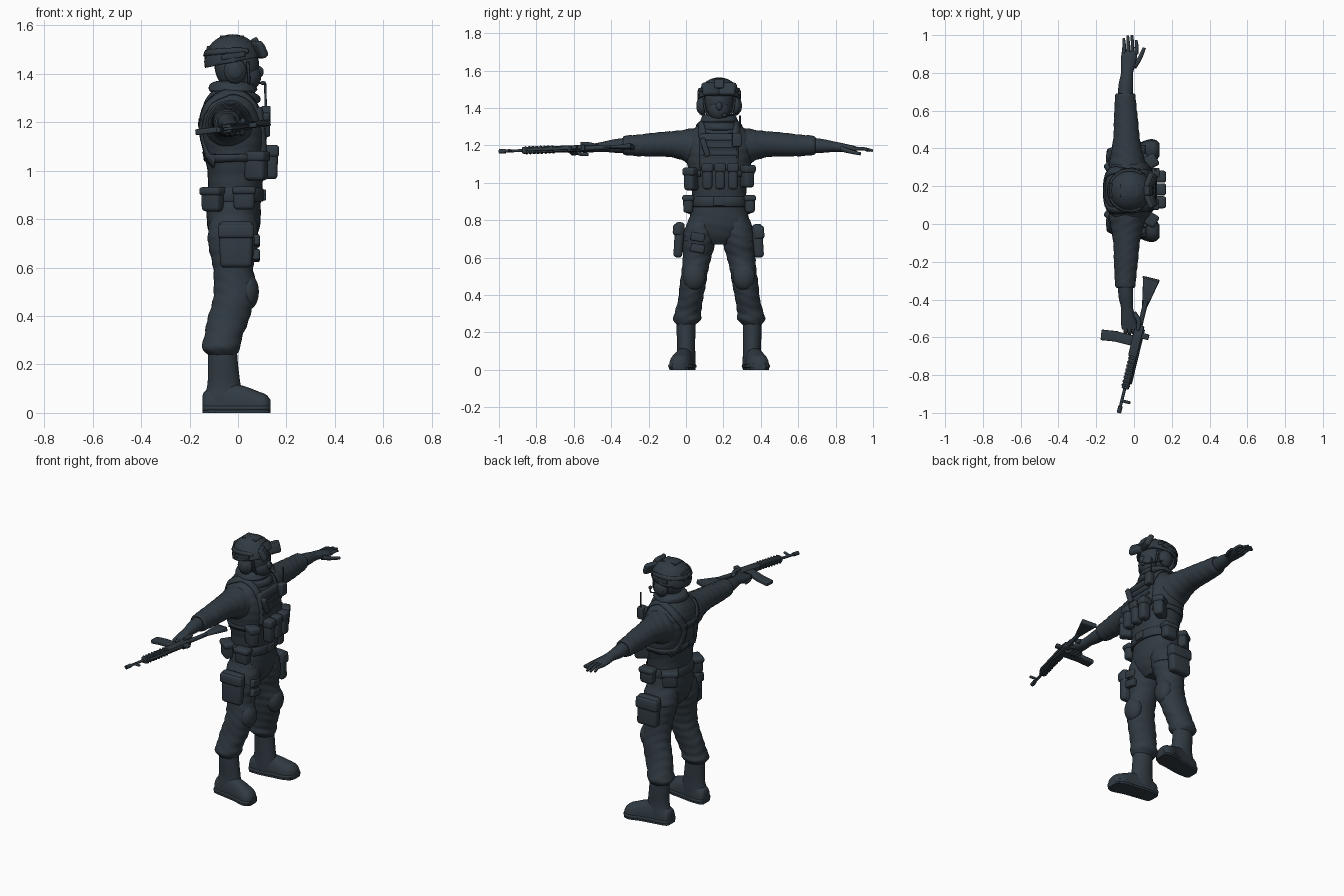
import bpy, bmesh, math
from mathutils import Vector, Matrix, Euler

if "Cube" in bpy.data.objects:
    bpy.data.objects.remove(bpy.data.objects["Cube"], do_unlink=True)

MID = .177  # the body's middle on y; the figure faces +x
made = []

cloth = bpy.data.materials.new("dark slate")
cloth.use_nodes = True
cloth.diffuse_color = (.030, .043, .055, 1)
cloth.node_tree.nodes["Principled BSDF"].inputs["Base Color"].default_value = cloth.diffuse_color


def finish(bm, name, matrix=None):
    """Turn a bmesh into a named object; without a matrix it is placed on the body."""
    bm.transform(matrix or Matrix.Translation((0, MID, 0)))
    bmesh.ops.recalc_face_normals(bm, faces=bm.faces)
    mesh = bpy.data.meshes.new(name)
    bm.to_mesh(mesh)
    bm.free()
    mesh.materials.append(cloth)
    obj = bpy.data.objects.new(name, mesh)
    bpy.context.collection.objects.link(obj)
    made.append(obj)
    return obj


def spline(rows, steps):
    """Catmull-Rom interpolation of tuples."""
    for i in range(len(rows) - 1):
        quad = [rows[max(i - 1, 0)], rows[i], rows[i + 1], rows[min(i + 2, len(rows) - 1)]]
        for k in range(steps):
            t = k / steps
            yield tuple(b + t * (c - a) / 2 + t * t * (a - 2.5 * b + 2 * c - d / 2)
                        + t ** 3 * (3 * (b - c) + d - a) / 2 for a, b, c, d in zip(*quad))
    yield rows[-1]


def loft(name, rows, axis="z", side=1, square=1.0, folds=0.0, steps=6, sides=32):
    """Skin ellipses given as (position, centre a, centre b, radius a, radius b)."""
    bm = bmesh.new()
    rings = []
    for t, a, b, ra, rb in spline(rows, steps):
        ring = []
        for k in range(sides):
            angle = math.tau * k / sides
            c, s = math.cos(angle), math.sin(angle)
            swell = 1 + folds * math.sin(t * 120 + 2.2 * math.sin(angle * 2) + 3 * c)
            u = a + ra * swell * math.copysign(abs(c) ** square, c)
            v = b + rb * swell * math.copysign(abs(s) ** square, s)
            x, y, z = {"x": (t, u, v), "y": (u, t, v), "z": (u, v, t)}[axis]
            ring.append(bm.verts.new((x, y * side, max(z, 0))))
        rings.append(ring)
    for low, high in zip(rings, rings[1:]):
        for k in range(sides):
            j = (k + 1) % sides
            bm.faces.new((low[k], low[j], high[j], high[k]))
    bm.faces.new(rings[0])
    bm.faces.new(rings[-1])
    return finish(bm, name)


def box(name, loc, size, turn=(0, 0, 0), bevel=.012, taper=1.0, frame=None):
    """Rounded box; taper scales its lower end."""
    bm = bmesh.new()
    bmesh.ops.create_cube(bm, size=1)
    for v in bm.verts:
        scale = taper if v.co.z < 0 else 1
        v.co = Vector((v.co.x * scale * size[0], v.co.y * scale * size[1], v.co.z * size[2]))
    bmesh.ops.bevel(bm, geom=bm.edges[:], offset=bevel, segments=3, profile=.5, affect="EDGES")
    bm.transform(Matrix.Translation(loc) @ Euler([math.radians(d) for d in turn]).to_matrix().to_4x4())
    return finish(bm, name, frame)


def ball(name, loc, size, cut=None):
    """Ellipsoid, optionally cut off below a (point, normal) plane."""
    bm = bmesh.new()
    bmesh.ops.create_uvsphere(bm, u_segments=32, v_segments=20, radius=1)
    bm.transform(Matrix.Translation(loc) @ Matrix.Diagonal((*size, 1)))
    if cut:
        bmesh.ops.bisect_plane(bm, geom=bm.verts[:] + bm.edges[:] + bm.faces[:],
                               plane_co=cut[0], plane_no=cut[1], clear_inner=True)
    return finish(bm, name)


def rod(name, points, radius, tip=1.0, frame=None):
    """Round tube through the points, narrowing to tip."""
    curve = bpy.data.curves.new(name, "CURVE")
    curve.dimensions = "3D"
    curve.bevel_depth, curve.bevel_resolution, curve.use_fill_caps = radius, 3, True
    line = curve.splines.new("POLY")
    path = list(spline(points, 4))
    line.points.add(len(path) - 1)
    for i, (point, p) in enumerate(zip(line.points, path)):
        point.co = (*((frame or Matrix.Translation((0, MID, 0))) @ Vector(p)), 1)
        point.radius = 1 + (tip - 1) * i / (len(path) - 1)
    line.use_smooth = True
    curve.materials.append(cloth)
    bpy.context.collection.objects.link(bpy.data.objects.new(name, curve))


def strap(name, points, width, target, thick=.008):
    """Flat webbing wrapped onto a target surface."""
    bm = bmesh.new()
    path = [Vector(p) for p in spline(points, 8)]
    pairs = []
    for i, p in enumerate(path):
        along = path[min(i + 1, len(path) - 1)] - path[max(i - 1, 0)]
        across = along.cross(Vector((p.x + .02, p.y, 0))).normalized() * width / 2
        pairs.append([bm.verts.new(p + across * k) for k in (-1, 0, 1)])
    for a, b in zip(pairs, pairs[1:]):
        for k in (0, 1):
            bm.faces.new((a[k], a[k + 1], b[k + 1], b[k]))
    obj = finish(bm, name)
    wrap = obj.modifiers.new("wrap", "SHRINKWRAP")
    wrap.target, wrap.wrap_mode, wrap.offset = target, "ABOVE_SURFACE", .003
    solid = obj.modifiers.new("thickness", "SOLIDIFY")
    solid.thickness, solid.offset = thick, 0


def pouch(name, loc, size, turn=0, taper=.95):
    """Rounded pouch with a lid flap over the upper third."""
    box(name, loc, size, (0, 0, turn), .016, taper)
    lid = Vector(loc) + Vector((0, 0, size[2] * .33))
    box(name + "_flap", lid, (size[0] + .01, size[1] + .01, size[2] * .36), (0, 0, turn), .014)


# Torso, hips and belt
torso = loft("torso", [(.88, -.015, 0, .11, .142), (.98, -.01, 0, .115, .148), (1.06, -.012, 0, .125, .165),
                       (1.14, -.018, 0, .135, .175), (1.2, -.025, 0, .132, .18), (1.26, -.03, 0, .118, .165),
                       (1.3, -.03, 0, .1, .125), (1.34, -.03, 0, .07, .08)], square=.85, folds=.008)
loft("hips", [(.67, -.02, 0, .06, .07), (.71, -.02, 0, .09, .125), (.77, -.018, 0, .108, .162),
              (.83, -.018, 0, .112, .156), (.92, -.015, 0, .108, .143)], square=.9, folds=.008)
loft("belt", [(.872, -.015, 0, .112, .145), (.878, -.015, 0, .122, .152), (.922, -.015, 0, .122, .152),
              (.928, -.015, 0, .112, .145)], square=.85, steps=2)
box("buckle", (.106, 0, .9), (.02, .06, .045), bevel=.005)

# Legs, knee pads and boots
for side, label in ((1, "left"), (-1, "right")):
    loft(label + "_trouser", [(.82, -.018, .085, .09, .07), (.74, -.02, .1, .105, .088), (.67, -.02, .108, .098, .086),
                              (.6, -.02, .118, .083, .076), (.52, -.012, .131, .088, .07), (.46, -.02, .14, .085, .07),
                              (.38, -.042, .152, .086, .066), (.31, -.062, .166, .078, .07), (.27, -.07, .172, .08, .074),
                              (.24, -.065, .176, .058, .05)], side=side, folds=.022)
    ball(label + "_knee_pad", (.04, .133 * side, .5), (.046, .06, .075))
    loft(label + "_boot_shaft", [(.27, -.065, .176, .06, .05), (.2, -.062, .177, .062, .05), (.12, -.058, .176, .068, .048),
                                 (.06, -.06, .178, .08, .052), (.02, -.06, .178, .082, .052)], side=side)
    outline = [(-.146, .172, .03), (-.13, .174, .046), (-.06, .18, .053), (.02, .193, .054),
               (.08, .206, .06), (.115, .213, .05), (.134, .216, .03)]
    height = (.06, .08, .11, .098, .076, .062, .04)
    loft(label + "_foot", [(x, d, .014, w, h) for (x, d, w), h in zip(outline, height)], "x", side, .8)
    loft(label + "_sole", [(x, d, .02, w + .005, .012) for x, d, w in outline], "x", side, .5)
    for x in range(9):
        box(label + "_tread", (x * .029 - .115, (.176 + x * .0045) * side, .009), (.018, .095, .018), bevel=.003)

# Sleeves, gloves
for side, label in ((1, "left"), (-1, "right")):
    loft(label + "_sleeve", [(.06, -.035, 1.19, .1, .105), (.14, -.035, 1.19, .098, .102), (.2, -.037, 1.202, .084, .08),
                             (.28, -.04, 1.207, .07, .067), (.37, -.042, 1.203, .064, .062), (.44, -.045, 1.2, .058, .057),
                             (.5, -.046, 1.2, .054, .052), (.515, -.046, 1.2, .046, .046)], "y", side, folds=.018)
    loft(label + "_glove", [(.49, -.045, 1.2, .04, .042), (.56, -.043, 1.197, .039, .036), (.62, -.037, 1.193, .032, .027),
                            (.66, -.032, 1.188, .037, .024), (.71, -.026, 1.182, .042, .019), (.735, -.024, 1.179, .04, .015)],
         "y", side)
for k, reach in enumerate((.795, .822, .82, .805)):
    x = .011 - k * .022
    rod("left_finger", [(x, .72, 1.182), (x + .003, .77, 1.183), (x, reach, 1.172)], .0115, .6)
rod("left_thumb", [(0, .655, 1.182), (.03, .7, 1.168), (.055, .755, 1.155)], .015, .55)
for k in range(4):  # fingers curled round the grip
    x = .015 - k * .021
    rod("right_finger", [(x, -.7, 1.188), (x + .004, -.75, 1.18), (x + .004, -.745, 1.155), (x, -.7, 1.152)], .0115, .8)
rod("right_thumb", [(0, -.65, 1.19), (.025, -.69, 1.205), (.02, -.74, 1.208)], .014, .7)

# Vest front, harness and chest pouches
box("chest_plate", (.085, 0, 1.165), (.055, .21, .2), (0, -6, 0), .02)
for z in (1.14, 1.18, 1.22):
    box("vest_webbing", (.114 - (z - 1.165) * .1, 0, z), (.008, .19, .016), bevel=.003)
for s in (1, -1):
    strap("shoulder_strap", [(.1, .08 * s, 1.2), (.05, .09 * s, 1.29), (-.03, .095 * s, 1.32), (-.11, .09 * s, 1.26),
                             (-.16, .06 * s, 1.18), (-.15, .08 * s, 1.08), (-.1, .13 * s, 1.03)], .045, torso)
    strap("side_strap", [(.1, .1 * s, 1.05), (.02, .18 * s, 1.05), (-.08, .15 * s, 1.05), (-.15, 0, 1.06)], .035, torso)
strap("back_cross_strap", [(-.15, .07, 1.2), (-.17, 0, 1.2), (-.15, -.07, 1.2)], .035, torso)
for d in (-.062, .006, .074):
    pouch("magazine_pouch", (.135, d, 1.035), (.06, .054, .14))
for d, z in ((-.145, 1.02), (.145, 1.035)):
    pouch("side_pouch", (.075, d, z), (.095, .06, .12), 30 if d > 0 else -30)
box("radio", (.115, .095, 1.23), (.04, .05, .075), bevel=.008)
rod("radio_antenna", [(.115, .11, 1.26), (.112, .112, 1.36)], .005)
box("shoulder_tool", (.118, -.075, 1.19), (.03, .03, .1), (18, 0, 0), .008)

# Belt and thigh pouches
for s in (1, -1):
    pouch("hip_pouch", (.025, .165 * s, .887), (.09, .055, .095))
    pouch("rear_hip_pouch", (-.1, .125 * s, .882), (.09, .075, .1), 35 * s)
    strap_rows = [(z, -.02, .108, .102, .092) for z in (.69, .715)]
    loft("thigh_strap", strap_rows, side=s, steps=2)
box("holster", (-.008, -.215, .695), (.145, .052, .19), (-4, 0, 0), .018, .9)
box("holster_flap", (-.008, -.222, .75), (.15, .05, .06), (-4, 0, 0), .014)
box("thigh_pouch", (-.01, .208, .69), (.14, .055, .18), (4, 0, 0), .018, .95)
box("thigh_pouch_flap", (-.01, .212, .735), (.148, .058, .07), (4, 0, 0), .014)
for z in (.65, .71):
    box("thigh_front_pouch", (.075, -.115, z), (.03, .075, .045), (-10, 0, 0), .008)

# Neck scarf and head
loft("scarf", [(1.27, -.025, 0, .085, .09), (1.285, -.02, 0, .11, .112), (1.31, -.018, 0, .105, .106), (1.322, -.02, 0, .092, .095),
               (1.335, -.02, 0, .1, .1), (1.36, -.025, 0, .088, .088), (1.37, -.03, 0, .06, .06)], folds=.02)
ball("head", (-.005, 0, 1.435), (.092, .08, .105))
ball("face_mask", (.04, 0, 1.39), (.056, .06, .06))
ball("nose", (.086, 0, 1.408), (.02, .018, .024))
for s in (1, -1):
    ball("ear_cup", (-.012, .09 * s, 1.412), (.047, .028, .052))
    ball("ear_cup_cover", (-.012, .108 * s, 1.412), (.032, .014, .036))
    box("helmet_rail", (-.02, .109 * s, 1.475), (.1, .014, .022), (0, -8, 0), .004)
    rod("chin_strap", [(.04, .082 * s, 1.45), (.045, .07 * s, 1.38), (.04, .02 * s, 1.335), (.04, 0, 1.332)], .006)
rod("microphone_boom", [(0, .105, 1.39), (.06, .085, 1.365), (.1, .035, 1.362)], .004)
ball("microphone", (.104, .028, 1.362), (.011, .014, .009))

# Helmet with goggles
slope = ((-.02, 0, 1.448), (-.2, 0, 1))
helmet = ball("helmet", (-.022, 0, 1.45), (.112, .111, .108), slope)
rim = helmet.modifiers.new("rim", "SOLIDIFY")
rim.thickness, rim.offset = .014, -.2
box("helmet_front_mount", (.076, 0, 1.525), (.03, .05, .05), (0, -30, 0), .006)
box("helmet_top_patch", (-.025, 0, 1.553), (.1, .07, .012), bevel=.004)
box("helmet_rear_patch", (-.126, 0, 1.49), (.014, .08, .05), (0, 12, 0), .004)
for s in (1, -1):
    box("goggle_lens", (.09, .043 * s, 1.497), (.032, .092, .062), (0, -25, -22 * s), .013)
    box("goggle_frame", (.084, .043 * s, 1.5), (.03, .1, .074), (0, -25, -22 * s), .012)
    strap("goggle_strap", [(.05, .1 * s, 1.5), (-.03, .115 * s, 1.5), (-.1, .08 * s, 1.49), (-.14, 0, 1.485)], .026, helmet)

# Rifle lying flat in the right hand: x runs to the muzzle, z to the sights
muzzle = Vector((-.236, -.972, -.035)).normalized()
sights = Vector((.966, -.236, .12))
sights = (sights - muzzle * sights.dot(muzzle)).normalized()
gun = Matrix((muzzle, sights.cross(muzzle), sights)).transposed().to_4x4()
gun.translation = (.012, -.62, 1.182)
for name, loc, size, tilt in (
        ("receiver", (0, 0, 0), (.17, .032, .046), 0), ("handguard", (.17, 0, .002), (.18, .034, .036), 0),
        ("top_rail", (.08, 0, .026), (.3, .016, .01), 0), ("rear_sight", (-.035, 0, .042), (.03, .02, .036), 0),
        ("front_sight", (.325, 0, .022), (.016, .012, .05), 0), ("magazine", (.002, 0, -.065), (.055, .024, .1), 0),
        ("magazine_end", (.006, 0, -.145), (.056, .024, .09), -8), ("pistol_grip", (-.085, 0, -.045), (.034, .028, .08), 20),
        ("butt_pad", (-.338, 0, -.002), (.012, .028, .092), 0)):
    box("rifle_" + name, loc, size, (0, tilt, 0), .005, frame=gun)
for k in range(8):
    box("rifle_handguard_rib", (.095 + k * .021, 0, .002), (.01, .04, .042), bevel=.003, frame=gun)
rod("rifle_barrel", [(.25, 0, 0), (.392, 0, 0)], .008, frame=gun)
rod("rifle_muzzle", [(.355, 0, 0), (.39, 0, 0)], .012, frame=gun)
rod("rifle_stock_tube", [(-.22, 0, 0), (-.08, 0, 0)], .013, frame=gun)
box("rifle_stock", (0, 0, 0), (.088, .026, .15), bevel=.005, taper=.32,
    frame=gun @ Matrix.Translation((-.262, 0, 0)) @ Matrix.Rotation(-math.pi / 2, 4, "Y"))

# Smooth shading with sharp creases kept
bpy.ops.object.select_all(action="DESELECT")
for obj in made:
    obj.select_set(True)
bpy.context.view_layer.objects.active = made[0]
bpy.ops.object.shade_smooth_by_angle(angle=math.radians(40))
